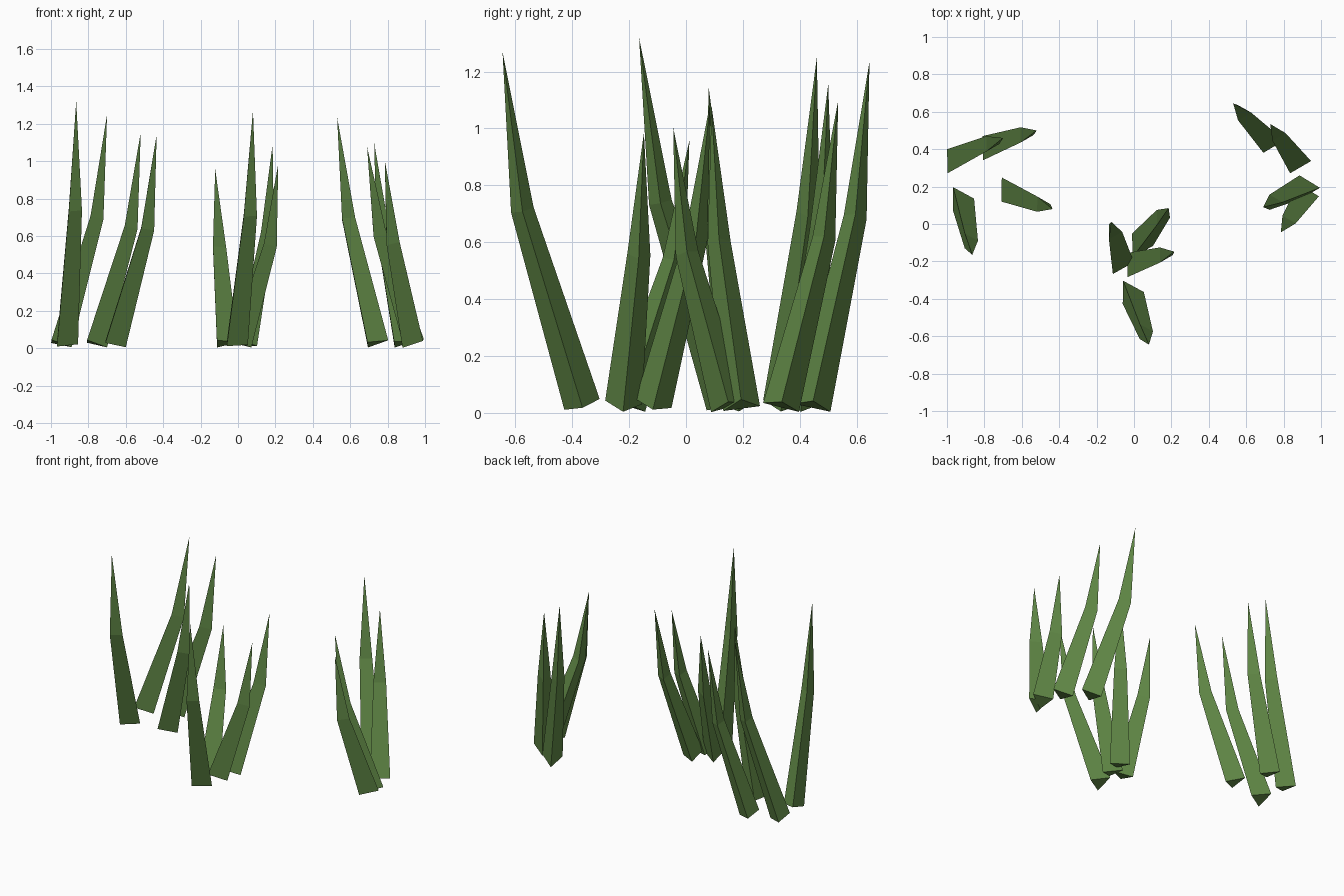
import bpy, bmesh, math
from mathutils import Vector

if "Cube" in bpy.data.objects:
    bpy.data.objects.remove(bpy.data.objects["Cube"])

green = bpy.data.materials.new("grass green")
green.diffuse_color = (0.12, 0.25, 0.062, 1)
green.use_nodes = True
green.node_tree.nodes["Principled BSDF"].inputs["Base Color"].default_value = green.diffuse_color

BASE_Z = 0.026
UP = Vector((0, 0, 1))


def ring(bm, centre, radius, direction):
    """Three-sided ring tilted square to the given direction."""
    tilt = UP.rotation_difference(direction)
    return [bm.verts.new(centre + tilt @ Vector((radius * math.cos(a), radius * math.sin(a), 0)))
            for a in (0, math.tau / 3, 2 * math.tau / 3)]


def blade(name, root, tip):
    """Tapering three-sided blade with one bend and a pointed tip."""
    p0, p2 = Vector((*root, BASE_Z)), Vector(tip)
    p1 = p0.lerp(p2, 0.75)
    p1.z = p2.z * 0.56
    bm = bmesh.new()
    low = ring(bm, p0, 0.075, p1 - p0)
    mid = ring(bm, p1, 0.047, p2 - p0)
    apex = bm.verts.new(p2)
    bm.faces.new(low[::-1])
    for i in range(3):
        j = (i + 1) % 3
        bm.faces.new((low[i], low[j], mid[j], mid[i]))
        bm.faces.new((mid[i], mid[j], apex))
    bmesh.ops.recalc_face_normals(bm, faces=bm.faces)
    mesh = bpy.data.meshes.new(name)
    bm.to_mesh(mesh)
    bm.free()
    mesh.materials.append(green)
    bpy.context.collection.objects.link(bpy.data.objects.new(name, mesh))


# Each clump: (root x, y), (tip x, y, z) per blade
clumps = {
    "left": [((-0.93, 0.135), (-0.865, -0.165, 1.32)),
             ((-0.962, 0.335), (-0.70, 0.46, 1.25)),
             ((-0.772, 0.405), (-0.52, 0.50, 1.155)),
             ((-0.672, 0.185), (-0.435, 0.08, 1.142))],
    "middle": [((-0.075, -0.205), (-0.122, 0.012, 0.958)),
               ((-0.022, -0.365), (0.08, -0.645, 1.27)),
               ((0.028, -0.115), (0.185, 0.085, 1.09)),
               ((0.0, -0.22), (0.215, -0.148, 0.985))],
    "right": [((0.73, 0.445), (0.53, 0.645, 1.235)),
              ((0.873, 0.335), (0.728, 0.535, 1.098)),
              ((0.922, 0.195), (0.69, 0.09, 1.078)),
              ((0.915, 0.15), (0.785, -0.045, 1.003))],
}
for side, blades in clumps.items():
    for n, (root, tip) in enumerate(blades, 1):
        blade(f"{side}_grass_blade_{n}", root, tip)
